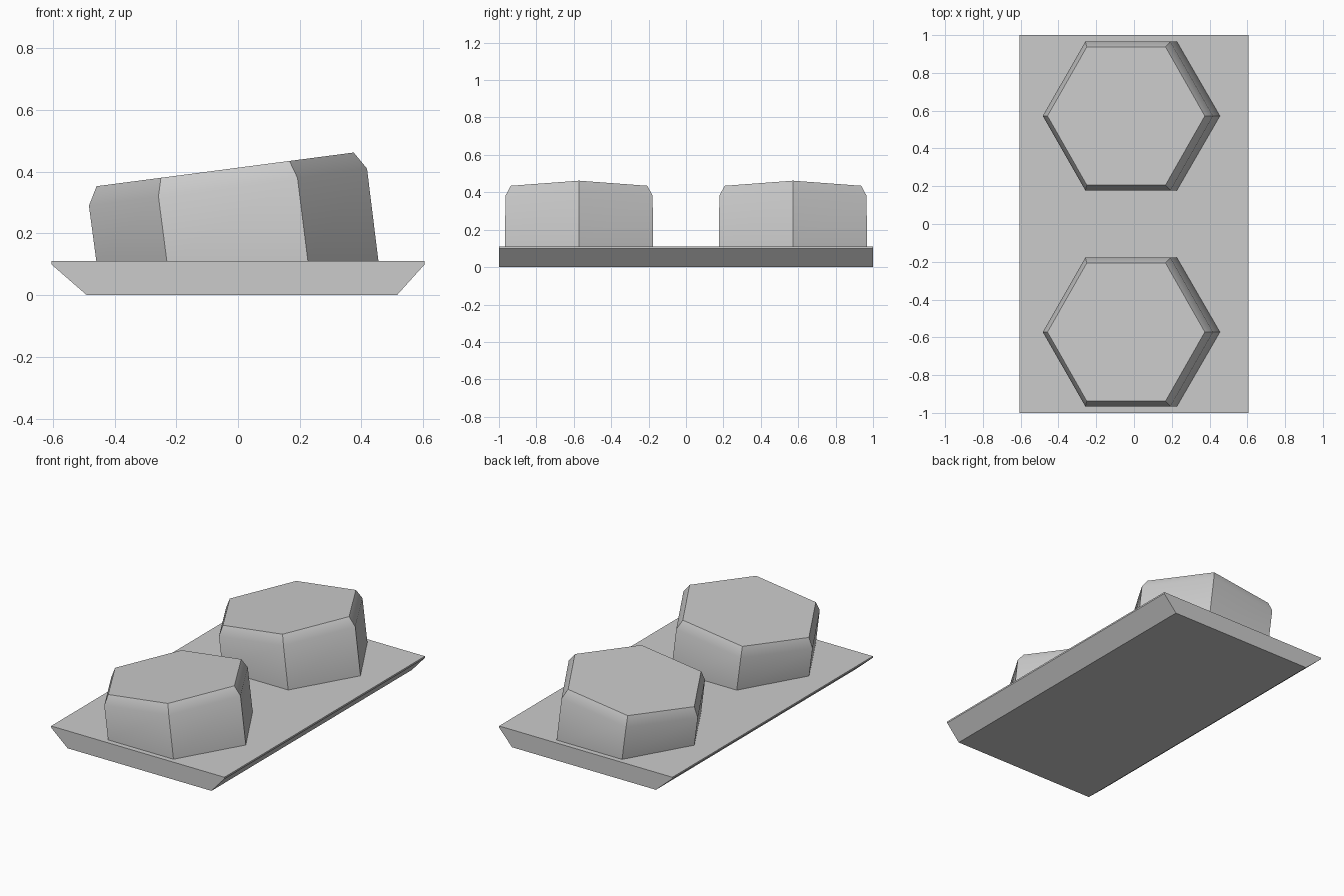
import bpy
import bmesh
from math import cos, sin, pi, radians

if "Cube" in bpy.data.objects:
    bpy.data.objects.remove(bpy.data.objects["Cube"], do_unlink=True)

grey = bpy.data.materials.new("plain_grey")
grey.use_nodes = True
colour = (0.6, 0.6, 0.6, 1)
grey.diffuse_color = colour
grey.node_tree.nodes["Principled BSDF"].inputs["Base Color"].default_value = colour


def loft(name, rings):
    """Join matching rings of points with quads and cap both ends."""
    bm = bmesh.new()
    loops = [[bm.verts.new(p) for p in ring] for ring in rings]
    n = len(loops[0])
    for low, high in zip(loops, loops[1:]):
        for i in range(n):
            j = (i + 1) % n
            bm.faces.new((low[i], low[j], high[j], high[i]))
    bm.faces.new(loops[0][::-1])
    bm.faces.new(loops[-1])
    bmesh.ops.recalc_face_normals(bm, faces=bm.faces[:])
    mesh = bpy.data.meshes.new(name)
    bm.to_mesh(mesh)
    bm.free()
    mesh.materials.append(grey)
    obj = bpy.data.objects.new(name, mesh)
    bpy.context.collection.objects.link(obj)
    return obj


def hexagon(centre_x, centre_y, radius, half_width, z, slope):
    """Six-sided ring, tilted so that it climbs towards +x."""
    ring = []
    for i in range(6):
        a = i * pi / 3
        dx = radius * cos(a)
        y = centre_y + half_width * sin(a) / sin(pi / 3)
        ring.append((centre_x + dx, y, z + slope * dx))
    return ring


# Base plate: bevelled profile drawn out along y
profile = [(-0.49, 0), (0.515, 0), (0.605, 0.10), (0.605, 0.11),
           (-0.605, 0.11), (-0.605, 0.10)]
loft("base_plate", [[(x, y, z) for x, z in profile] for y in (-1, 1)])

# Two leaning hexagonal studs with chamfered, sloping tops
for name, y in (("front_stud", -0.572), ("back_stud", 0.572)):
    stud = loft(name, [
        hexagon(-0.002, y, 0.457, 0.395, 0.11, 0),
        hexagon(-0.0325, y, 0.4505, 0.394, 0.35, 0.133),
        hexagon(-0.0415, y, 0.4165, 0.366, 0.4075, 0.131),
    ])
    bpy.ops.object.select_all(action='DESELECT')
    stud.select_set(True)
    bpy.context.view_layer.objects.active = stud
    bpy.ops.object.shade_smooth_by_angle(angle=radians(35))
